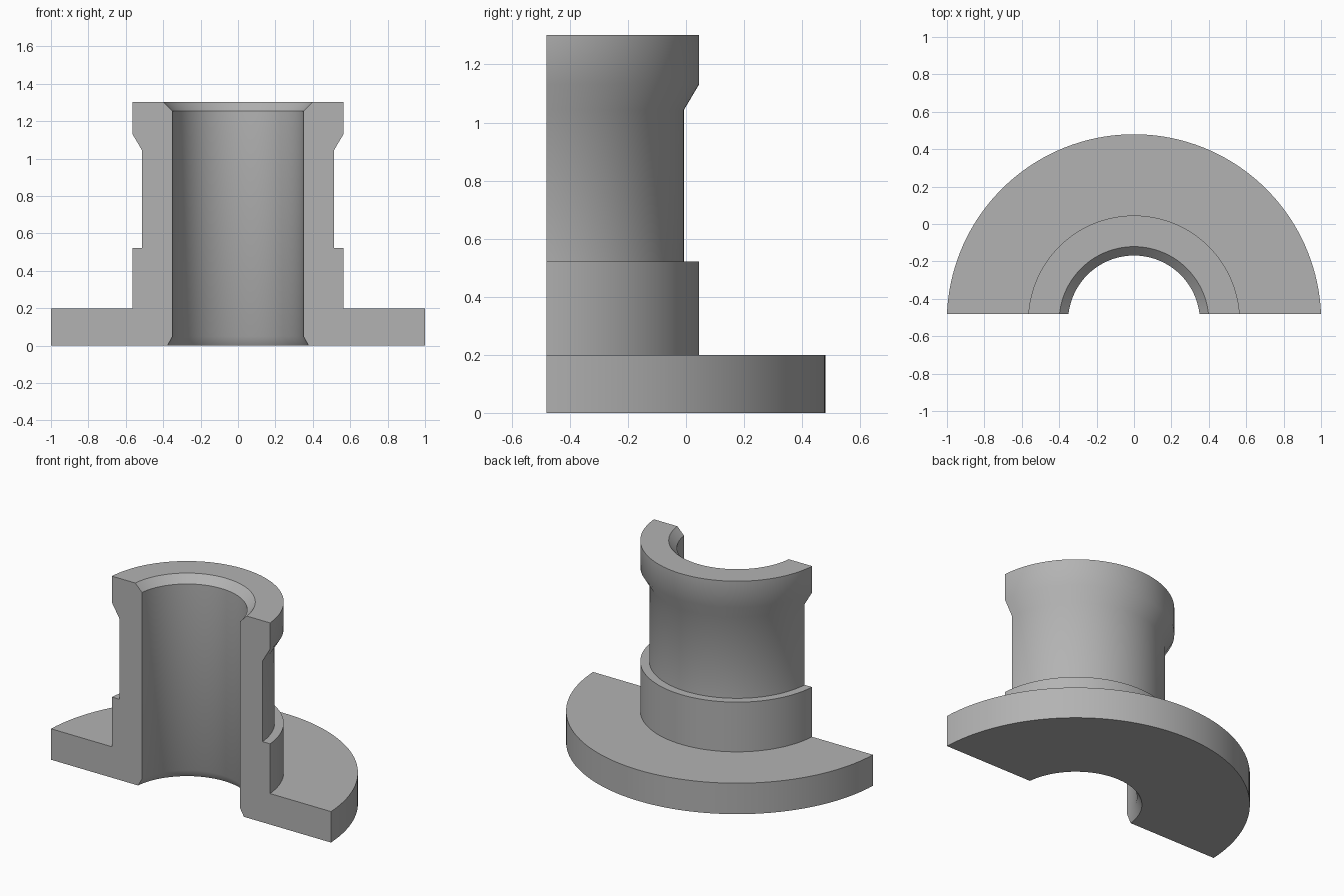
import bpy, bmesh, math

cube = bpy.data.objects.get("Cube")
if cube:
    bpy.data.objects.remove(cube, do_unlink=True)

STEPS = 72            # segments around the half turn
AXIS_Y = -0.521       # axis of revolution
CUT = 0.041           # distance from the axis to the flat cut

# Closed cross-section on the cut plane: (half width, height)
PROFILE = [
    (0.378, 0.0), (1.0, 0.0), (1.0, 0.2),            # flange
    (0.565, 0.2), (0.565, 0.521), (0.512, 0.521),    # lower hub
    (0.512, 1.043), (0.565, 1.132), (0.565, 1.302),  # neck and collar
    (0.398, 1.302), (0.35, 1.254), (0.35, 0.05),     # bore with chamfers
]

# Plain grey metal
grey = bpy.data.materials.new("grey_metal")
grey.use_nodes = True
colour = (0.45, 0.45, 0.45, 1)
grey.diffuse_color = colour
grey.node_tree.nodes["Principled BSDF"].inputs["Base Color"].default_value = colour


def arc(bm, half, z):
    """Row of points around the axis, starting and ending on the cut plane."""
    radius = math.hypot(half, CUT)
    start = math.atan2(CUT, half)
    row = []
    for i in range(STEPS + 1):
        a = start + (math.pi - 2 * start) * i / STEPS
        row.append(bm.verts.new((radius * math.cos(a), AXIS_Y + radius * math.sin(a), z)))
    return row


# Sectioned flanged sleeve
bm = bmesh.new()
rows = [arc(bm, half, z) for half, z in PROFILE]
for a, b in zip(rows, rows[1:] + rows[:1]):
    for i in range(STEPS):
        bm.faces.new((a[i], a[i + 1], b[i + 1], b[i]))

# Flat cut faces
for end in (0, STEPS):
    bm.faces.new([row[end] for row in rows])
bmesh.ops.recalc_face_normals(bm, faces=bm.faces)

mesh = bpy.data.meshes.new("flanged_sleeve_half")
bm.to_mesh(mesh)
bm.free()
mesh.materials.append(grey)
sleeve = bpy.data.objects.new("flanged_sleeve_half", mesh)
bpy.context.collection.objects.link(sleeve)

# Smooth round walls with crisp rims
bpy.ops.object.select_all(action="DESELECT")
sleeve.select_set(True)
bpy.context.view_layer.objects.active = sleeve
bpy.ops.object.shade_smooth_by_angle(angle=math.radians(32))
